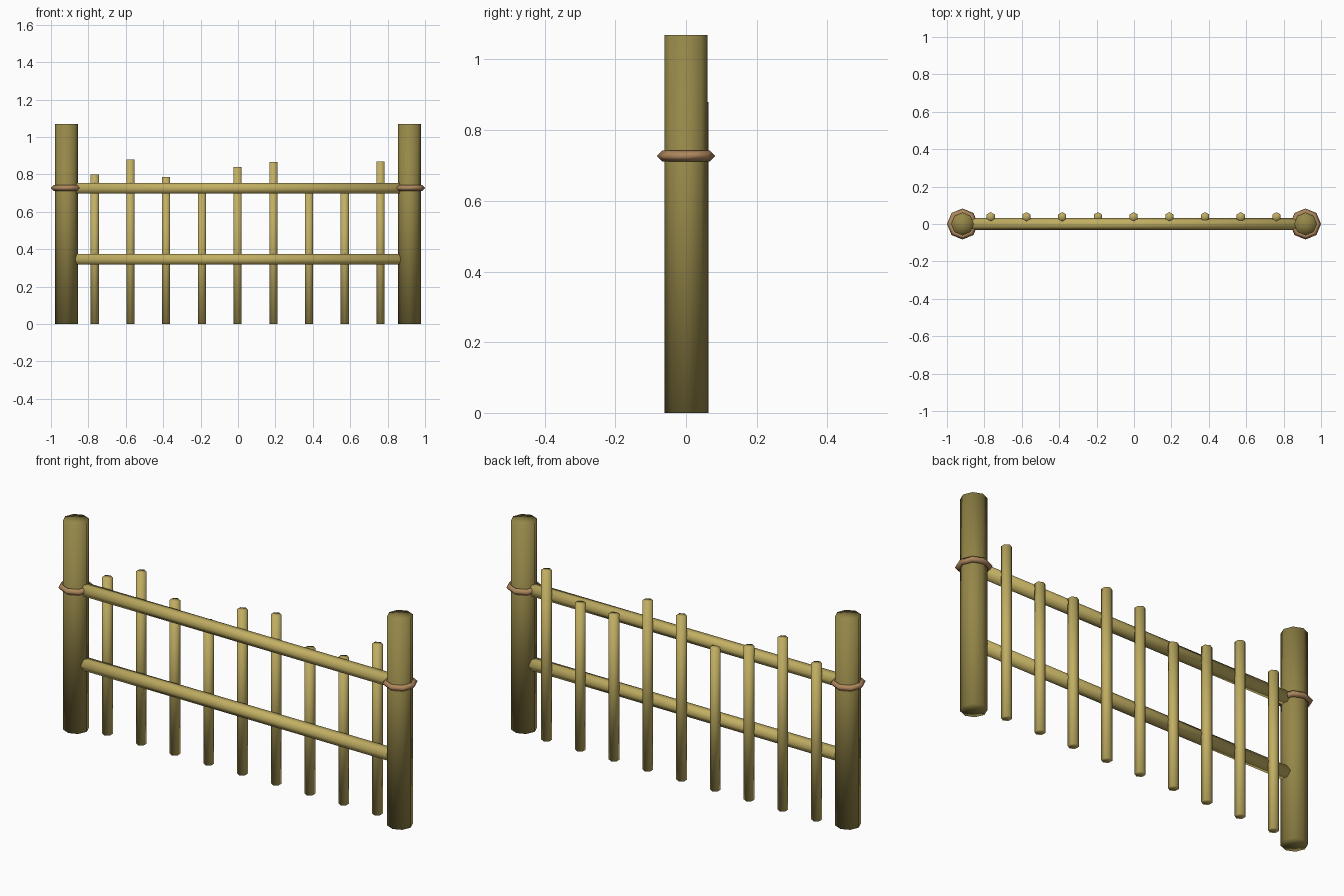
import bpy
import math

if "Cube" in bpy.data.objects:
    bpy.data.objects.remove(bpy.data.objects["Cube"])


def material(name, rgb):
    m = bpy.data.materials.new(name)
    m.diffuse_color = (*rgb, 1.0)
    m.use_nodes = True
    m.node_tree.nodes["Principled BSDF"].inputs["Base Color"].default_value = m.diffuse_color
    return m


DARK_WOOD = material("dark_olive_wood", (0.30, 0.24, 0.065))
LIGHT_WOOD = material("light_bamboo", (0.54, 0.43, 0.125))
ROPE = material("brown_rope", (0.42, 0.24, 0.11))


def finish(name, mat):
    ob = bpy.context.object
    ob.name = name
    ob.data.materials.append(mat)
    bpy.ops.object.shade_smooth()
    return ob


def pole(name, mat, sides, radius, length, centre, rotation=(0, 0, 0)):
    bpy.ops.mesh.primitive_cylinder_add(
        vertices=sides, radius=radius, depth=length, end_fill_type='TRIFAN',
        location=centre, rotation=rotation)
    return finish(name, mat)


POST_X = 0.917
POST_HEIGHT = 1.07

# End posts, each with a rope binding
for side, label in ((-1, "left"), (1, "right")):
    x = side * POST_X
    pole(label + "_post", DARK_WOOD, 8, 0.061, POST_HEIGHT,
         (x, 0, POST_HEIGHT / 2))
    bpy.ops.mesh.primitive_torus_add(
        major_segments=8, minor_segments=4, major_radius=0.067,
        minor_radius=0.016, location=(x, 0, 0.727))
    finish(label + "_rope_binding", ROPE)

# Horizontal rails running into the posts
for label, z in (("lower", 0.345), ("upper", 0.725)):
    pole(label + "_rail", LIGHT_WOOD, 6, 0.0325, 2 * POST_X, (0, 0, z),
         (0, math.pi / 2, 0))

# Uneven upright pickets along the back of the rails
HEIGHTS = (0.80, 0.88, 0.785, 0.73, 0.84, 0.865, 0.745, 0.75, 0.868)
for i, h in enumerate(HEIGHTS):
    pole(f"picket_{i + 1}", LIGHT_WOOD, 6, 0.025, h,
         ((i - 4) * 0.191 - 0.002, 0.0386, h / 2))
